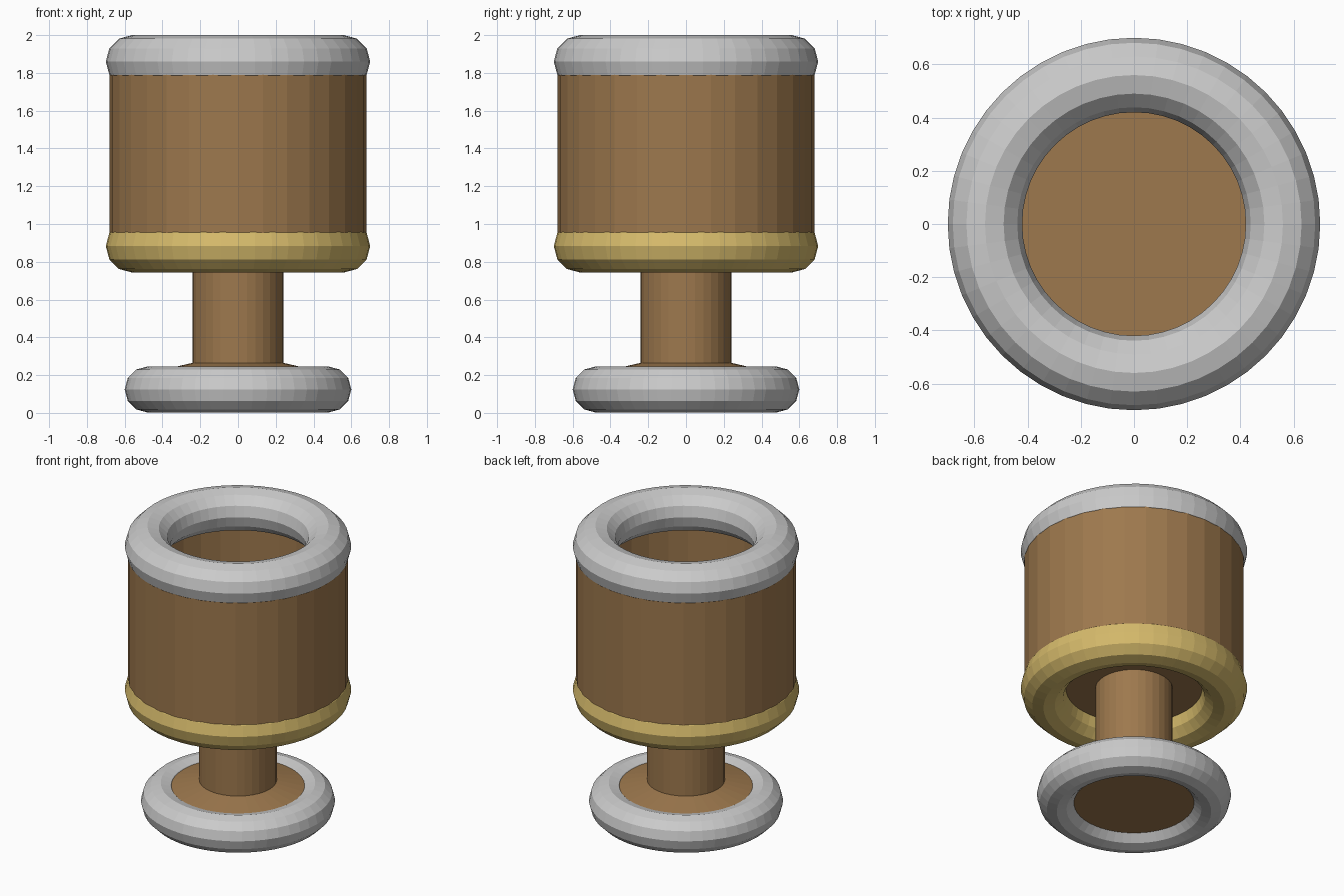
import bpy, bmesh, math

if "Cube" in bpy.data.objects:
    bpy.data.objects.remove(bpy.data.objects["Cube"])


def material(name, color):
    mat = bpy.data.materials.new(name)
    mat.diffuse_color = (*color, 1)
    mat.use_nodes = True
    mat.node_tree.nodes["Principled BSDF"].inputs["Base Color"].default_value = mat.diffuse_color
    return mat


wood = material("wood", (0.34, 0.19, 0.075))
gold = material("gold", (0.68, 0.50, 0.15))


def ring(name, major, minor, z, mat=None):
    bpy.ops.mesh.primitive_torus_add(
        major_segments=48, minor_segments=12,
        major_radius=major, minor_radius=minor, location=(0, 0, z))
    obj = bpy.context.object
    obj.name = name
    if mat:
        obj.data.materials.append(mat)
    return obj


def lathe(name, profile, mat, steps=32):
    """Spin an (r, z) profile around the z axis."""
    bm = bmesh.new()
    verts = [bm.verts.new((r, 0, z)) for r, z in profile]
    edges = [bm.edges.new(pair) for pair in zip(verts, verts[1:])]
    bmesh.ops.spin(bm, geom=verts + edges, cent=(0, 0, 0), axis=(0, 0, 1),
                   angle=math.tau, steps=steps)
    bmesh.ops.remove_doubles(bm, verts=bm.verts, dist=1e-4)
    bmesh.ops.recalc_face_normals(bm, faces=bm.faces)
    mesh = bpy.data.meshes.new(name)
    bm.to_mesh(mesh)
    bm.free()
    mesh.materials.append(mat)
    obj = bpy.data.objects.new(name, mesh)
    bpy.context.collection.objects.link(obj)
    return obj


# foot: shallow cone inside a rounded ring
ring("foot_ring", 0.478, 0.122, 0.124)
lathe("foot", [(0, 0.065), (0.48, 0.065), (0.48, 0.21), (0.24, 0.265), (0, 0.265)], wood)

# stem
lathe("stem", [(0, 0.2), (0.24, 0.2), (0.24, 0.89), (0, 0.89)], wood)

# hollow cup with a floor
lathe("cup", [(0, 0.88), (0.68, 0.88), (0.68, 1.86),
              (0.63, 1.86), (0.63, 0.94), (0, 0.94)], wood)

# bands round the cup
ring("lower_band", 0.56, 0.14, 0.883, gold)
ring("rim", 0.56, 0.14, 1.86)
